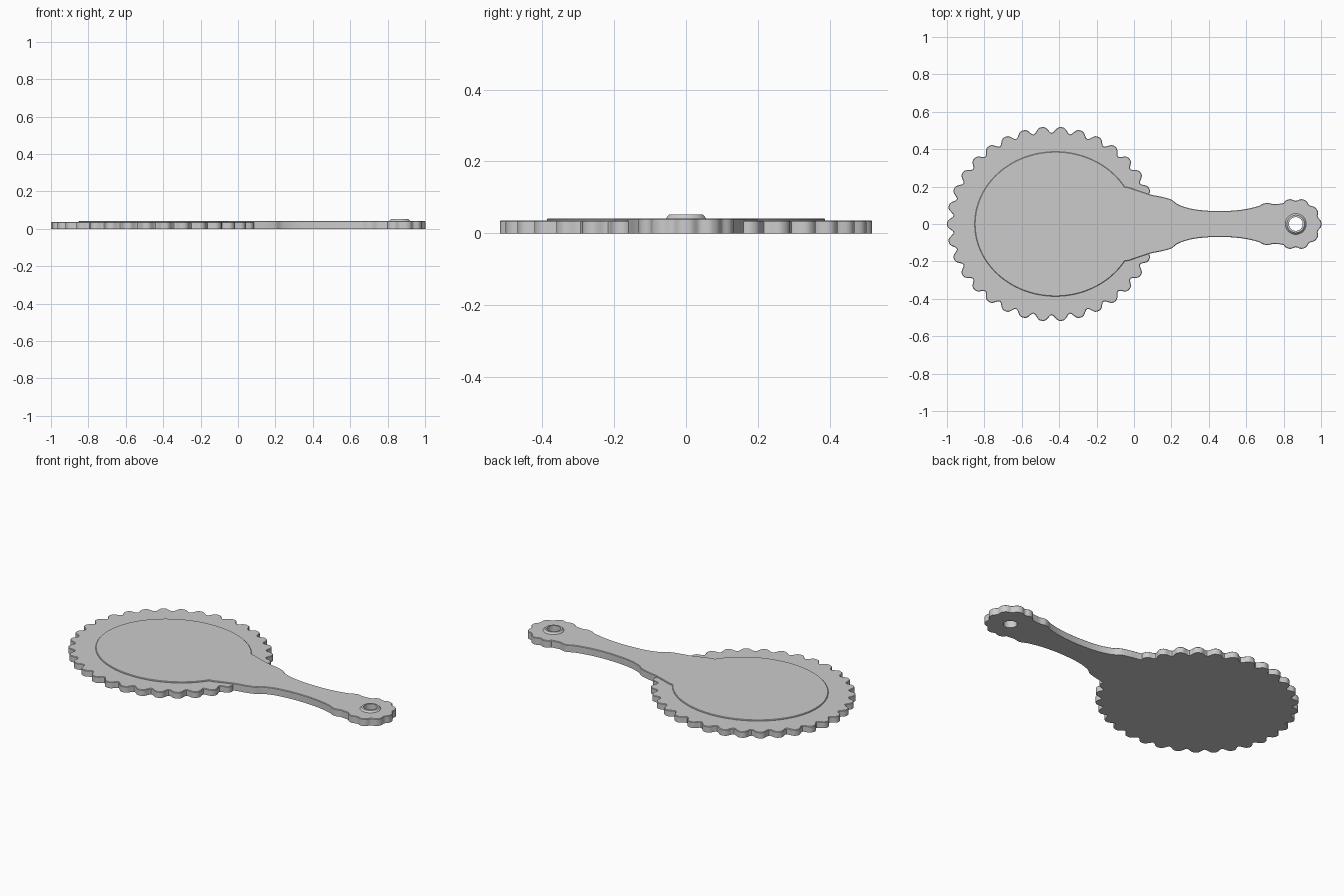
import bpy, bmesh, math
from mathutils import Vector

if "Cube" in bpy.data.objects:
    bpy.data.objects.remove(bpy.data.objects["Cube"])


def plate(name, outline, top, edge):
    """Closed slab from a counter-clockwise outline with a soft top edge."""
    n = len(outline)
    pts = [Vector(p) for p in outline]
    inset = []
    for i, p in enumerate(pts):
        t = (pts[(i + 1) % n] - pts[i - 1]).normalized()
        inset.append(p + Vector((-t.y, t.x)) * edge)
    bm = bmesh.new()
    rings = [[bm.verts.new((p.x, p.y, z)) for p in ring]
             for ring, z in ((pts, 0), (pts, top - edge), (inset, top))]
    for lo, hi in zip(rings, rings[1:]):
        for i in range(n):
            j = (i + 1) % n
            bm.faces.new((lo[i], lo[j], hi[j], hi[i]))
    bm.faces.new(rings[0][::-1])
    bm.faces.new(rings[-1])
    me = bpy.data.meshes.new(name)
    bm.to_mesh(me)
    bm.free()
    ob = bpy.data.objects.new(name, me)
    bpy.context.collection.objects.link(ob)
    return ob


def scallop(t, count, depth):
    """Rounded bumps with narrow notches; a bump sits at t = 0."""
    return -depth * ((1 - math.cos(count * t)) / 2) ** 1.7


def smooth_path(p, steps=6):
    """Catmull-Rom curve through 2D points."""
    p = [Vector(q) for q in p]
    p = [p[0]] + p + [p[-1]]
    out = []
    for a, b, c, d in zip(p, p[1:], p[2:], p[3:]):
        for k in range(steps):
            t = k / steps
            out.append(0.5 * (2 * b + (c - a) * t + (2 * a - 5 * b + 4 * c - d) * t * t
                              + (3 * b - a - 3 * c + d) * t ** 3))
    return [tuple(v) for v in out]


def combine(target, other, operation):
    mod = target.modifiers.new(operation, 'BOOLEAN')
    mod.operation, mod.object, mod.solver = operation, other, 'EXACT'
    bpy.context.view_layer.objects.active = target
    bpy.ops.object.modifier_apply(modifier=mod.name)
    bpy.data.objects.remove(other)


# scalloped head
BUMPS = 34
head = []
for i in range(BUMPS * 12):
    t = 2 * math.pi * i / (BUMPS * 12)
    s = scallop(t - math.pi, BUMPS, 0.033)
    head.append((-0.44 + (0.56 + s) * math.cos(t), (0.52 + s) * math.sin(t)))
mirror = plate("hand_mirror", head, 0.036, 0.003)

# raised oval face running into the handle (upper half, then mirrored)
HX = 0.865
half = []
for i in range(49):
    t = math.radians(120 * i / 48)
    r = 0.137 + scallop(t, 10, 0.013)
    half.append((HX + r * math.cos(t), r * math.sin(t)))
half += smooth_path([(0.775, 0.108), (0.745, 0.106), (0.715, 0.113), (0.69, 0.108),
                     (0.66, 0.094), (0.58, 0.077), (0.48, 0.069), (0.38, 0.072),
                     (0.3, 0.083), (0.235, 0.105), (0.2, 0.13), (0.15, 0.145),
                     (0.09, 0.157), (0.03, 0.176), (-0.03, 0.197)])
for i in range(61):
    t = math.radians(31 + 149 * i / 60)
    half.append((-0.42 + 0.432 * math.cos(t), 0.387 * math.sin(t)))
outline = half + [(x, -y) for x, y in half[-2:0:-1]]
combine(mirror, plate("face_and_handle", outline, 0.042, 0.003), 'UNION')

# boss around the hanging hole, then the hole itself
bpy.ops.mesh.primitive_cone_add(vertices=48, radius1=0.067, radius2=0.047, depth=0.022,
                                location=(HX, 0, 0.041))
combine(mirror, bpy.context.object, 'UNION')
bpy.ops.mesh.primitive_cylinder_add(vertices=48, radius=0.037, depth=0.3, location=(HX, 0, 0))
combine(mirror, bpy.context.object, 'DIFFERENCE')

bpy.ops.object.select_all(action='DESELECT')
mirror.select_set(True)
bpy.context.view_layer.objects.active = mirror
bpy.ops.object.shade_smooth_by_angle(angle=math.radians(30))
